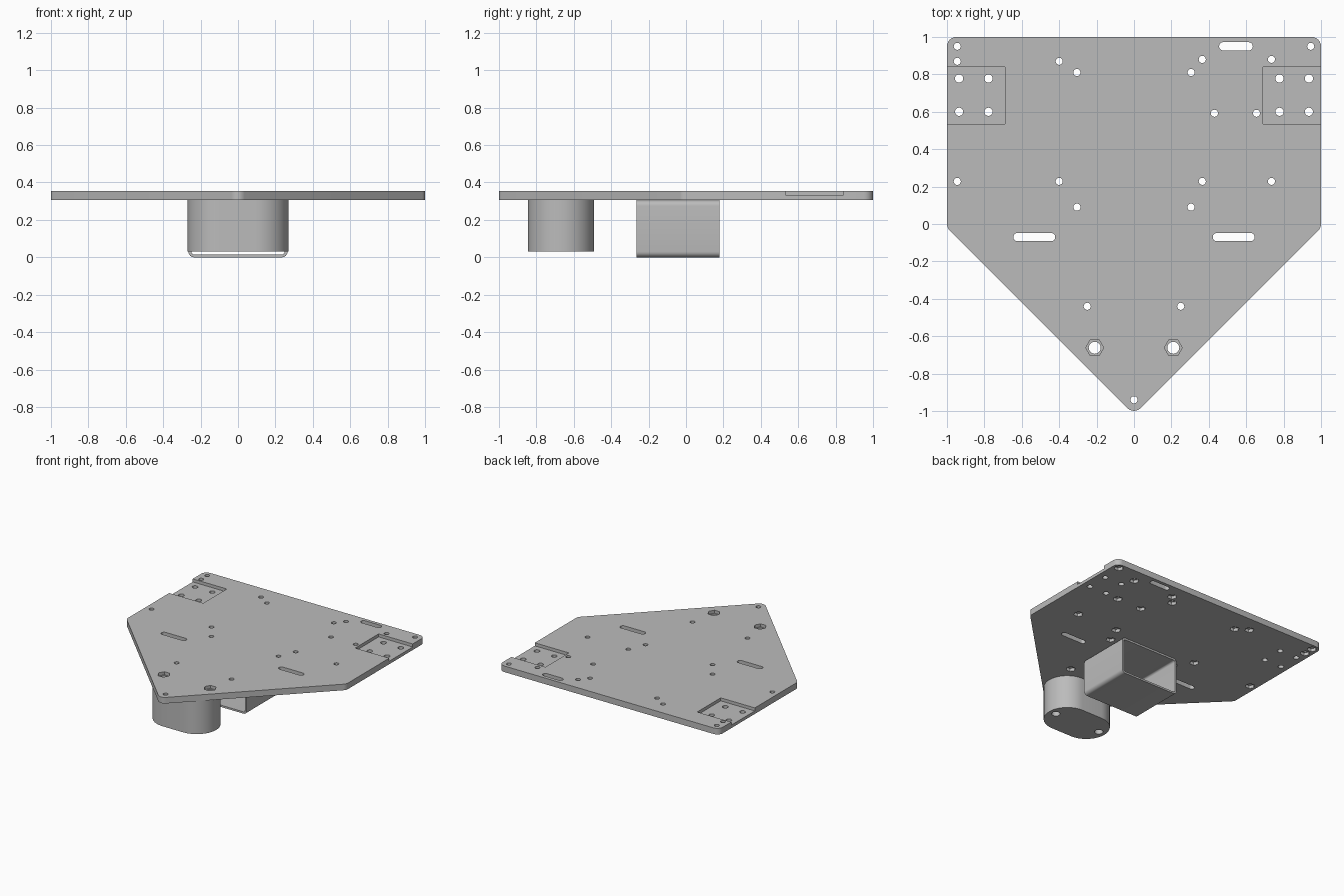
import bpy, bmesh
from math import cos, sin, pi, radians
from mathutils import Vector

if "Cube" in bpy.data.objects:
    bpy.data.objects.remove(bpy.data.objects["Cube"], do_unlink=True)

grey = bpy.data.materials.new("light grey")
grey.use_nodes = True
colour = (0.5, 0.5, 0.5, 1)
grey.diffuse_color = colour
grey.node_tree.nodes["Principled BSDF"].inputs["Base Color"].default_value = colour

PLATE_LOW, PLATE_TOP, POCKET = 0.305, 0.355, 0.33


def circle(x, y, r, n=24):
    return [(x + r * cos(2 * pi * i / n), y + r * sin(2 * pi * i / n)) for i in range(n)]


def stadium(x, y, half, r, n=16):
    # Straight-sided slot with round ends
    return [(x + s * half + r * cos(a), y + r * sin(a))
            for s, start in ((1, -pi / 2), (-1, pi / 2))
            for a in [start + pi * i / n for i in range(n + 1)]]


def rounded(corners, r, n=6):
    # Fillet every corner of a convex counter-clockwise polygon
    out = []
    pts = [Vector(c) for c in corners]
    for i, p in enumerate(pts):
        u = (pts[i - 1] - p).normalized()
        v = (pts[(i + 1) % len(pts)] - p).normalized()
        half = u.angle(v) / 2
        centre = p + (u + v).normalized() * r / sin(half)
        a = p + u * (r * cos(half) / sin(half)) - centre
        b = p + v * (r * cos(half) / sin(half)) - centre
        turn = a.angle(b)
        for k in range(n + 1):
            t = turn * k / n
            q = Vector((a.x * cos(t) - a.y * sin(t), a.x * sin(t) + a.y * cos(t)))
            out.append(tuple(centre + q))
    return out


def prisms(name, items, along_y=False):
    # Each item is (outline, low, high); all land in one object
    bm = bmesh.new()
    for outline, low, high in items:
        def point(p, h):
            return (p[0], -h, p[1]) if along_y else (p[0], p[1], h)
        bottom = [bm.verts.new(point(p, low)) for p in outline]
        top = [bm.verts.new(point(p, high)) for p in outline]
        bm.faces.new(bottom[::-1])
        bm.faces.new(top)
        for i in range(len(outline)):
            j = (i + 1) % len(outline)
            bm.faces.new((bottom[i], bottom[j], top[j], top[i]))
    bmesh.ops.recalc_face_normals(bm, faces=bm.faces)
    mesh = bpy.data.meshes.new(name)
    bm.to_mesh(mesh)
    bm.free()
    mesh.materials.append(grey)
    obj = bpy.data.objects.new(name, mesh)
    bpy.context.collection.objects.link(obj)
    return obj


def finish(obj, *cutters):
    bpy.ops.object.select_all(action="DESELECT")
    bpy.context.view_layer.objects.active = obj
    obj.select_set(True)
    for cutter in cutters:
        mod = obj.modifiers.new("cut", "BOOLEAN")
        mod.operation, mod.solver, mod.object = "DIFFERENCE", "EXACT", cutter
        bpy.ops.object.modifier_apply(modifier=mod.name)
    bpy.ops.object.shade_smooth_by_angle(angle=radians(30))


# Hole positions
mirrored = [(0.305, 0.81), (0.305, 0.09), (0.25, -0.44)]
screws = [(s * x, y) for x, y in mirrored for s in (1, -1)]
screws += [(0.365, 0.88), (0.735, 0.88), (0.365, 0.228), (0.735, 0.228),
           (0.43, 0.592), (0.655, 0.592), (0.945, 0.95), (0, -0.94),
           (-0.945, 0.95), (-0.945, 0.87), (-0.4, 0.87), (-0.4, 0.228), (-0.945, 0.228)]
mounts = [(s * x, y) for s in (1, -1) for x in (0.935, 0.778) for y in (0.778, 0.6)]
bolts = [(0.21, -0.662), (-0.21, -0.662)]

# Cutters: through holes and slots, then nut pockets and side recesses
through = [(circle(x, y, 0.019), 0.2, 0.5) for x, y in screws]
through += [(circle(x, y, 0.022), 0.2, 0.5) for x, y in mounts]
through += [(circle(x, y, 0.032), -0.1, 0.5) for x, y in bolts]
through += [(stadium(x, y, half, 0.022), 0.2, 0.5) for x, y, half in
            ((0.545, 0.95, 0.068), (0.533, -0.07, 0.09), (-0.533, -0.07, 0.09))]
pockets = [(circle(x, y, 0.036, 6), 0.2, POCKET) for x, y in screws]
pockets += [(circle(x, y, 0.048, 6), POCKET, 0.5) for x, y in bolts]
pockets += [([(s * 0.69, 0.535), (s * 1.1, 0.535), (s * 1.1, 0.84), (s * 0.69, 0.84)],
             POCKET, 0.5) for s in (1, -1)]
hole_cutter = prisms("hole_cutter", through)
pocket_cutter = prisms("pocket_cutter", pockets)

# Five-sided base plate
outline = rounded([(1, 1), (-1, 1), (-1, -0.02), (0, -1.02), (1, -0.02)], 0.05)
plate = prisms("base_plate", [(outline, PLATE_LOW, PLATE_TOP)])
finish(plate, hole_cutter, pocket_cutter)

# Round-ended boss under the tip
boss = prisms("caster_boss", [(stadium(0, -0.668, 0.093, 0.177, 24), 0.03, PLATE_LOW)])
finish(boss, hole_cutter)


# Thin rectangular sleeve, open at front and back
def sleeve_section(inset, r):
    w, low, high = 0.265 - inset, inset, PLATE_LOW - inset
    return rounded([(w, high), (-w, high), (-w, low), (w, low)], r)


sleeve = prisms("battery_sleeve", [(sleeve_section(0, 0.03), -0.18, 0.265)], True)
sleeve_cutter = prisms("sleeve_cutter", [(sleeve_section(0.015, 0.016), -0.5, 0.5)], True)
finish(sleeve, sleeve_cutter)

for cutter in (hole_cutter, pocket_cutter, sleeve_cutter):
    bpy.data.objects.remove(cutter, do_unlink=True)
